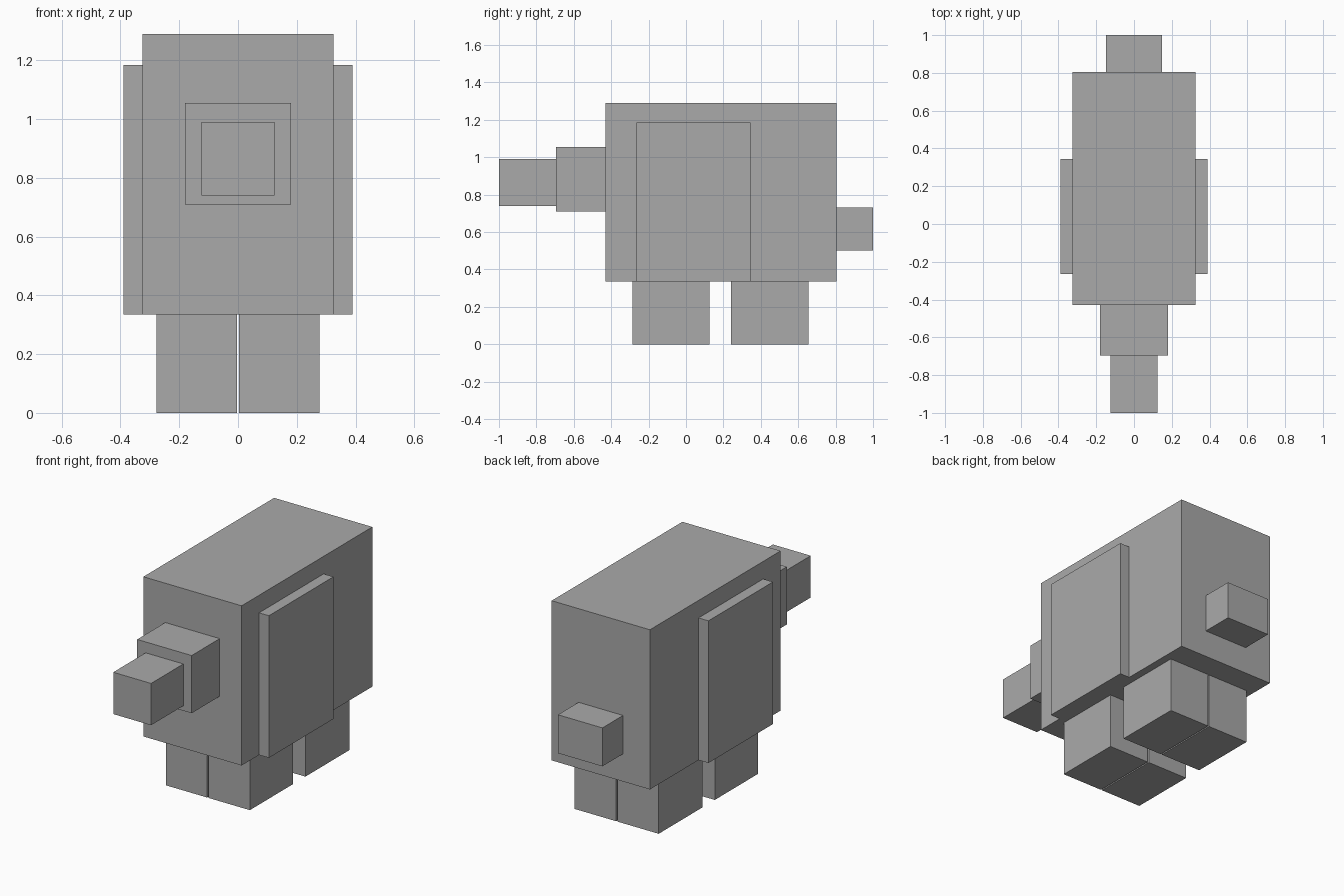
import bpy
import bmesh
from mathutils import Vector

default = bpy.data.objects.get("Cube")
if default:
    bpy.data.objects.remove(default, do_unlink=True)

grey = bpy.data.materials.new("plain grey")
grey.use_nodes = True
colour = (0.4, 0.4, 0.4, 1.0)
grey.diffuse_color = colour
grey.node_tree.nodes["Principled BSDF"].inputs["Base Color"].default_value = colour


def box(name, x, y, z):
    """Flat-shaded box spanning the given (low, high) ranges."""
    bm = bmesh.new()
    bmesh.ops.create_cube(bm, size=1)
    for v in bm.verts:
        v.co = Vector([lo + (c + 0.5) * (hi - lo)
                       for c, (lo, hi) in zip(v.co, (x, y, z))])
    mesh = bpy.data.meshes.new(name)
    bm.to_mesh(mesh)
    bm.free()
    mesh.materials.append(grey)
    obj = bpy.data.objects.new(name, mesh)
    bpy.context.scene.collection.objects.link(obj)
    return obj


belly, back = 0.335, 1.29
chest, rump = -0.43, 0.805
half_width = 0.325

# Body, two-step snout and tail
box("body", (-half_width, half_width), (chest, rump), (belly, back))
box("muzzle", (-0.18, 0.18), (-0.695, chest), (0.71, 1.055))
box("nose", (-0.125, 0.125), (-1, -0.695), (0.74, 0.99))
box("tail", (-0.147, 0.147), (rump, 1), (0.5, 0.73))

# Side panels and legs, mirrored left and right
for side, s in (("left", 1), ("right", -1)):
    def span(inner, outer):
        return tuple(sorted((s * inner, s * outer)))

    box(side + "_side_panel", span(half_width, 0.39), (-0.265, 0.345), (belly, 1.185))
    for end, y in (("front", (-0.285, 0.125)), ("back", (0.24, 0.655))):
        box(f"{end}_{side}_leg", span(0.004, 0.278), y, (0, belly))
